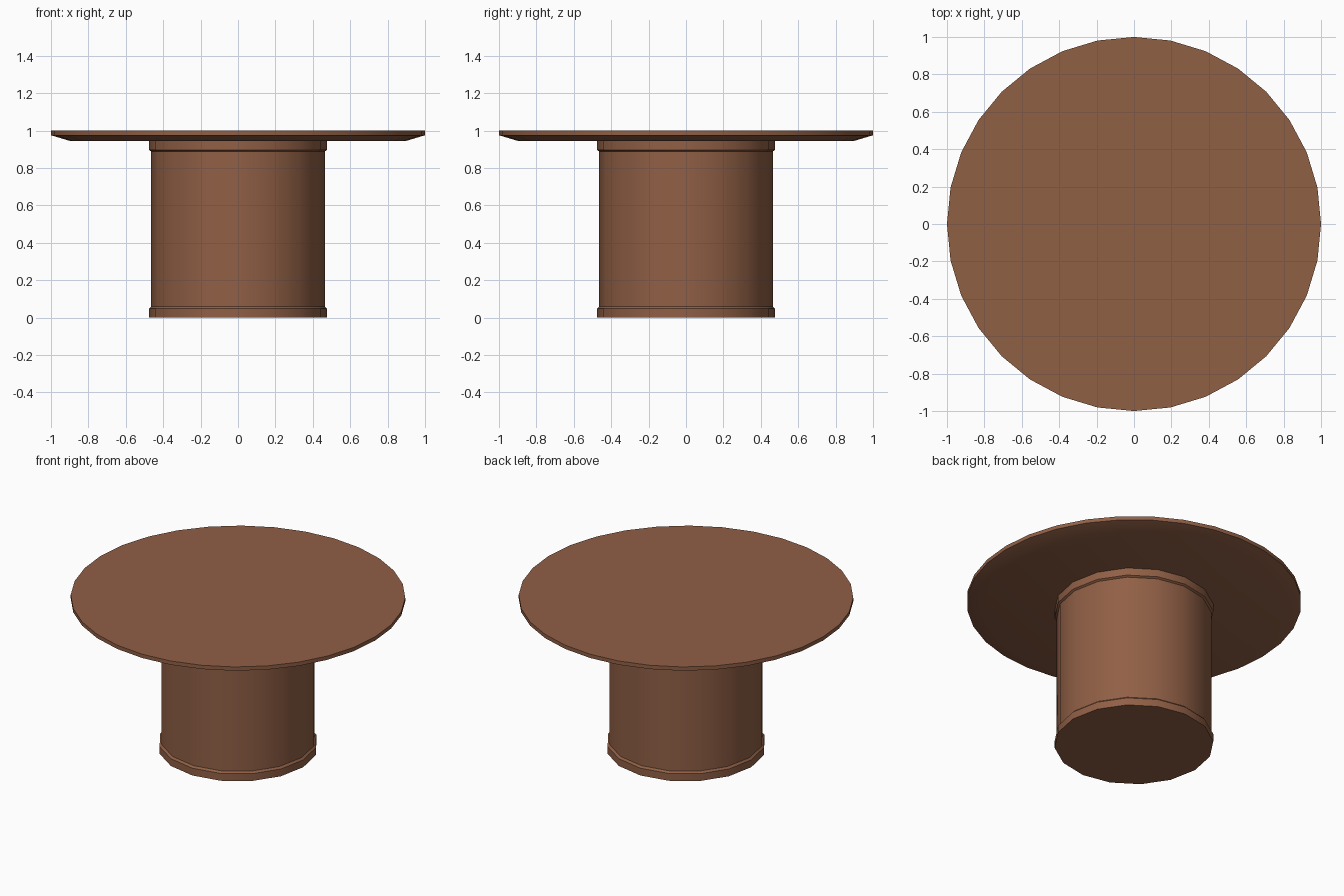
import bpy, bmesh, math

if "Cube" in bpy.data.objects:
    bpy.data.objects.remove(bpy.data.objects["Cube"])

wood = bpy.data.materials.new("brown wood")
wood.diffuse_color = (0.28, 0.115, 0.06, 1)
wood.use_nodes = True
wood.node_tree.nodes["Principled BSDF"].inputs["Base Color"].default_value = wood.diffuse_color


def lathe(name, profile, sides):
    """Closed solid of revolution from (radius, z) points, bottom to top."""
    bm = bmesh.new()
    rings = []
    for r, z in profile:
        rings.append([bm.verts.new((r * math.cos(2 * math.pi * i / sides),
                                    r * math.sin(2 * math.pi * i / sides), z))
                      for i in range(sides)])
    for a, b in zip(rings, rings[1:]):
        for i in range(sides):
            j = (i + 1) % sides
            bm.faces.new((a[i], a[j], b[j], b[i]))
    bm.faces.new(rings[0][::-1])
    bm.faces.new(rings[-1])
    me = bpy.data.meshes.new(name)
    bm.to_mesh(me)
    bm.free()
    me.materials.append(wood)
    ob = bpy.data.objects.new(name, me)
    bpy.context.collection.objects.link(ob)
    bpy.ops.object.select_all(action='DESELECT')
    ob.select_set(True)
    bpy.context.view_layer.objects.active = ob
    bpy.ops.object.shade_smooth_by_angle(angle=math.radians(30))
    return ob


# Round top with a chamfered underside
lathe("table_top", [(0.90, 0.945), (1.0, 0.975), (1.0, 1.0)], 32)

# Drum pedestal with a raised band at the foot and under the top
lathe("pedestal", [(0.476, 0.0), (0.476, 0.048), (0.464, 0.06),
                   (0.464, 0.888), (0.476, 0.896), (0.476, 0.945)], 16)
